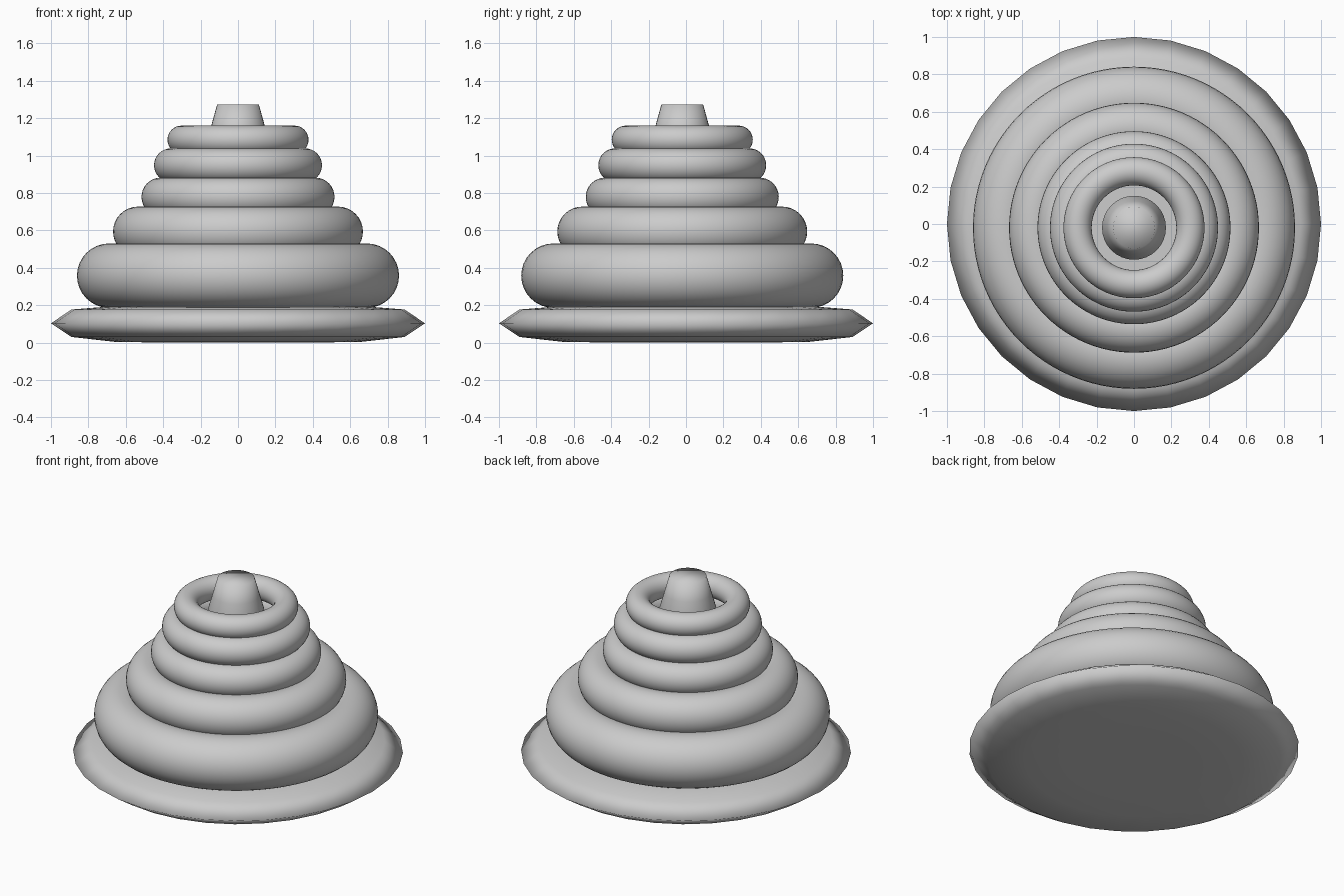
import bpy, bmesh, math

if "Cube" in bpy.data.objects:
    bpy.data.objects.remove(bpy.data.objects["Cube"])

CENTRE_Y = -0.02  # rings and post sit slightly forward of the base


def lathe(name, profile, sides, y=0.0):
    """Closed solid of revolution from (radius, z) points, bottom to top."""
    bm = bmesh.new()
    rings = []
    for r, z in profile:
        rings.append([bm.verts.new((r * math.cos(2 * math.pi * i / sides),
                                    r * math.sin(2 * math.pi * i / sides), z))
                      for i in range(sides)])
    for low, high in zip(rings, rings[1:]):
        for i in range(sides):
            j = (i + 1) % sides
            bm.faces.new((low[i], low[j], high[j], high[i]))
    bm.faces.new(rings[0][::-1])
    bm.faces.new(rings[-1])
    for f in bm.faces:
        f.smooth = True
    mesh = bpy.data.meshes.new(name)
    bm.to_mesh(mesh)
    bm.free()
    obj = bpy.data.objects.new(name, mesh)
    obj.location.y = y
    bpy.context.collection.objects.link(obj)
    return obj


# Disc base with a pointed rim
lathe("base", [(0.4, 0.0), (0.66, 0.004), (0.89, 0.03), (1.0, 0.103),
               (0.89, 0.177), (0.66, 0.195), (0.4, 0.2)], 32)

# Tapered post through the rings
lathe("post", [(0.171, 0.15), (0.171, 1.06), (0.143, 1.16), (0.112, 1.272)],
      32, CENTRE_Y)

# Stacked rings: (outer radius, top height), tube is a quarter of the main radius
stack = [(0.861, 0.53), (0.668, 0.727), (0.516, 0.882), (0.449, 1.038), (0.377, 1.16)]
for n, (outer, top) in enumerate(stack, 1):
    major = outer / 1.25
    minor = major * 0.25
    bpy.ops.mesh.primitive_torus_add(
        major_radius=major, minor_radius=minor, major_segments=96, minor_segments=32,
        location=(0, CENTRE_Y, top - minor))
    ring = bpy.context.object
    ring.name = f"stacking_ring_{n}"
    bpy.ops.object.shade_smooth()
